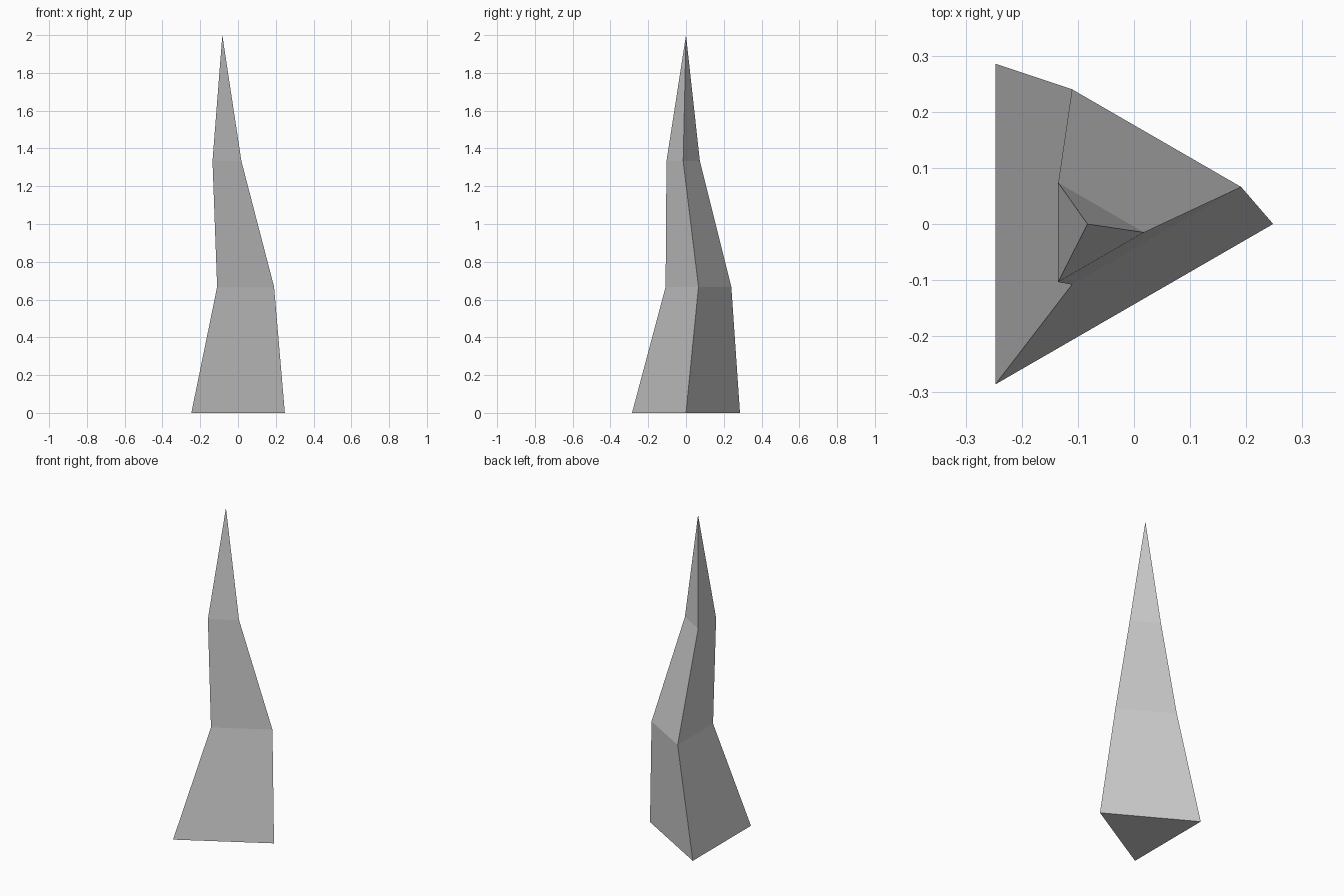
import bpy, bmesh
from math import cos, sin, tau

if "Cube" in bpy.data.objects:
    bpy.data.objects.remove(bpy.data.objects["Cube"])

SIDES = 3
# Cross-sections of the bent spike: centre x, centre y, height, radius
SECTIONS = [(-0.082, 0.0, 0.0, 0.33),
            (-0.01, 0.066, 0.667, 0.201),
            (-0.084, -0.015, 1.333, 0.102)]
TIP = (-0.083, 0.0, 2.0)


def ring(bm, cx, cy, z, r):
    return [bm.verts.new((cx + r * cos(tau * i / SIDES),
                          cy + r * sin(tau * i / SIDES), z)) for i in range(SIDES)]


# Spike body: triangular rings bridged upwards, closed by a base and a tip
bm = bmesh.new()
rings = [ring(bm, *s) for s in SECTIONS]
bm.faces.new(rings[0][::-1])
for low, high in zip(rings, rings[1:]):
    for i in range(SIDES):
        j = (i + 1) % SIDES
        bm.faces.new((low[i], low[j], high[j], high[i]))
tip = bm.verts.new(TIP)
for i in range(SIDES):
    bm.faces.new((rings[-1][i], rings[-1][(i + 1) % SIDES], tip))
bmesh.ops.recalc_face_normals(bm, faces=bm.faces)

mesh = bpy.data.meshes.new("spike")
bm.to_mesh(mesh)
bm.free()
bpy.context.collection.objects.link(bpy.data.objects.new("spike", mesh))
